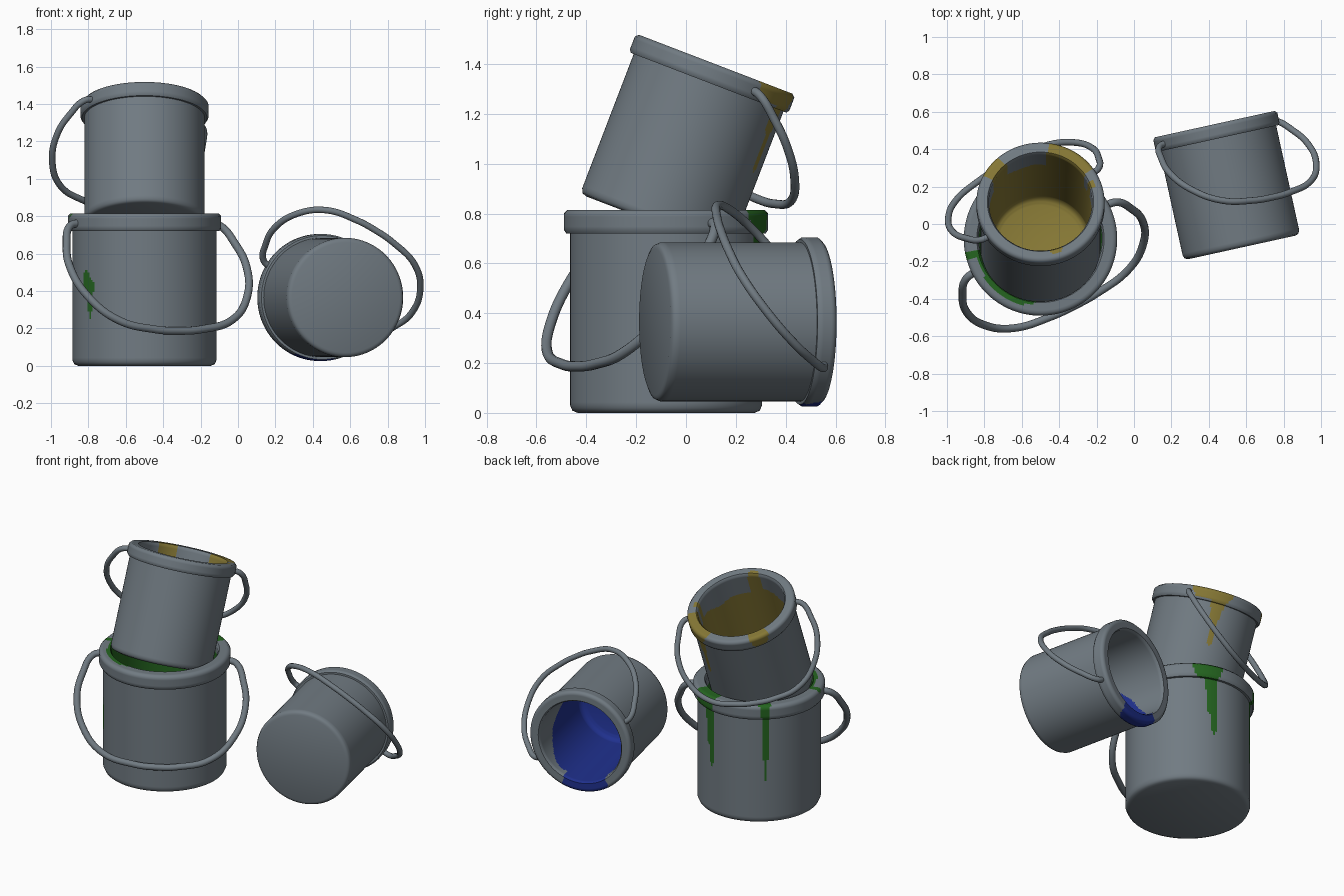
import bpy, bmesh, math
from mathutils import Matrix, Vector

if "Cube" in bpy.data.objects:
    bpy.data.objects.remove(bpy.data.objects["Cube"])


def material(name, rgb):
    m = bpy.data.materials.new(name)
    m.diffuse_color = (*rgb, 1)
    m.use_nodes = True
    m.node_tree.nodes["Principled BSDF"].inputs["Base Color"].default_value = m.diffuse_color
    return m


METAL = material("grey_metal", (0.165, 0.198, 0.225))
GREEN = material("green_paint", (0.018, 0.13, 0.014))
YELLOW = material("yellow_paint", (0.235, 0.185, 0.035))
BLUE = material("blue_paint", (0.014, 0.03, 0.27))

# Bucket profile (radius, height): inside floor, up, over the rim, down outside
PROFILE = [(0, .05), (.27, .05), (.30, .065), (.315, .09), (.33, .80),
           (.34, .815), (.395, .815), (.41, .80), (.41, .735), (.40, .72),
           (.385, .72), (.385, .03), (.376, .009), (.355, 0), (0, 0)]
SEGS = 180
STEP = .013


def fine_profile():
    """Split the profile finely; returns (radius, height, distance along it)."""
    out, t = [(*PROFILE[0], 0)], 0
    for (r0, z0), (r1, z1) in zip(PROFILE, PROFILE[1:]):
        d = math.hypot(r1 - r0, z1 - z0)
        n = 1 if r0 == 0 or r1 == 0 else max(1, round(d / STEP))
        for i in range(1, n + 1):
            k = i / n
            out.append((r0 + (r1 - r0) * k, z0 + (z1 - z0) * k, t + d * k))
        t += d
    return out


def gap(a, b):
    return abs((a - b + 180) % 360 - 180)


def paint_reach(a, base, drips):
    """How far along the profile the paint runs at angle a (degrees)."""
    rad = math.radians(a)
    reach = base(rad) + .02 * math.sin(3 * rad) + .012 * math.sin(8 * rad + 1)
    for centre, half, end in drips:
        d = gap(a, centre) / half
        if d < 1:
            reach = max(reach, .98 + (end - .98) * (1 - d ** 6))
    return reach


def bucket(name, paint, matrix, base, drips, spots=()):
    prof = fine_profile()
    bm = bmesh.new()
    rings = []
    for r, z, t in prof:
        if r == 0:
            rings.append([bm.verts.new((0, 0, z))] * SEGS)
        else:
            rings.append([bm.verts.new((r * math.cos(2 * math.pi * i / SEGS),
                                        r * math.sin(2 * math.pi * i / SEGS), z))
                          for i in range(SEGS)])
    reach = [paint_reach((i + .5) * 360 / SEGS, base, drips) for i in range(SEGS)]
    for j in range(len(rings) - 1):
        t = (prof[j][2] + prof[j + 1][2]) / 2
        z = (prof[j][1] + prof[j + 1][1]) / 2
        for i in range(SEGS):
            k = (i + 1) % SEGS
            quad = [rings[j][i], rings[j][k], rings[j + 1][k], rings[j + 1][i]]
            f = bm.faces.new(list(dict.fromkeys(quad)))
            a = (i + .5) * 360 / SEGS
            spot = t > 1.05 and any((gap(a, sa) / w) ** 2 + ((z - sz) / h) ** 2 < 1
                                    for sa, sz, w, h in spots)
            f.material_index = 1 if t < reach[i] or spot else 0
    bmesh.ops.recalc_face_normals(bm, faces=bm.faces)
    me = bpy.data.meshes.new(name)
    bm.to_mesh(me)
    bm.free()
    me.materials.append(METAL)
    me.materials.append(paint)
    ob = bpy.data.objects.new(name, me)
    bpy.context.collection.objects.link(ob)
    ob.matrix_world = matrix
    smooth(ob)


def smooth(ob):
    bpy.ops.object.select_all(action='DESELECT')
    ob.select_set(True)
    bpy.context.view_layer.objects.active = ob
    bpy.ops.object.shade_smooth_by_angle(angle=math.radians(50))


# Half of the wire handle: (sideways, distance from hinge line)
HALF = [(.39, -.005), (.45, .015), (.505, .13), (.53, .28), (.475, .48),
        (.34, .63), (.14, .69)]


def handle(name, matrix, turn, swing, side):
    turn, swing = math.radians(turn), math.radians(swing)
    u = Vector((math.cos(turn), math.sin(turn), 0))
    v = Vector((-math.sin(turn), math.cos(turn), 0)) * side
    down = v * math.sin(swing) - Vector((0, 0, math.cos(swing)))
    pts = HALF + [(0, .70)] + [(-x, s) for x, s in reversed(HALF)]
    cu = bpy.data.curves.new(name, 'CURVE')
    cu.dimensions = '3D'
    cu.bevel_depth = .021
    cu.bevel_resolution = 4
    cu.use_fill_caps = True
    sp = cu.splines.new('BEZIER')
    sp.resolution_u = 10
    sp.bezier_points.add(len(pts) - 1)
    for p, (x, s) in zip(sp.bezier_points, pts):
        p.co = u * x + down * s + Vector((0, 0, .76))
        p.handle_left_type = p.handle_right_type = 'AUTO'
    cu.materials.append(METAL)
    ob = bpy.data.objects.new(name, cu)
    bpy.context.collection.objects.link(ob)
    ob.matrix_world = matrix
    bpy.ops.object.select_all(action='DESELECT')
    ob.select_set(True)
    bpy.context.view_layer.objects.active = ob
    bpy.ops.object.convert(target='MESH')
    smooth(bpy.context.view_layer.objects.active)


def place(loc, rx, rz, s):
    return (Matrix.Translation(loc) @ Matrix.Rotation(math.radians(rz), 4, 'Z')
            @ Matrix.Rotation(math.radians(rx), 4, 'X') @ Matrix.Scale(s, 4))


# Large upright bucket with green paint
m = place((-.5, -.08, 0), 0, 0, 1)
bucket("large_bucket", GREEN, m, lambda a: .97,
       [(68, 16, 1.235), (72, 6, 1.48), (75, 3.5, 1.62), (130, 6, 1.2),
        (131, 2.6, 1.66), (235, 38, 1.085), (200, 10, 1.08)],
       [(219, .42, 7, .05), (216, .46, 4, .05), (221, .34, 2.5, .09),
        (193, .82, 2.5, .03)])
handle("large_bucket_handle", m, 27, 35, -1)

# Smaller bucket leaning in the mouth of the large one, yellow paint
m = place((-.5, -.125, .763), -21, 0, .836)
bucket("leaning_bucket", YELLOW, m, lambda a: .88,
       [(58, 27, 1.21), (66, 9, 1.36), (67, 4, 1.56), (143, 13, 1.2),
        (287, 9, 1.09), (20, 5, 1.09)])
handle("leaning_bucket_handle", m, 33, 47, 1)

# Smaller bucket lying on its side, blue paint spilling at the low edge
m = place((.577, -.125, .365), -90, 12.4, .828)
bucket("fallen_bucket", BLUE, m, lambda a: .76 + .26 * math.sin(a),
       [(97, 32, 1.22)])
handle("fallen_bucket_handle", m, 31, 46, -1)
